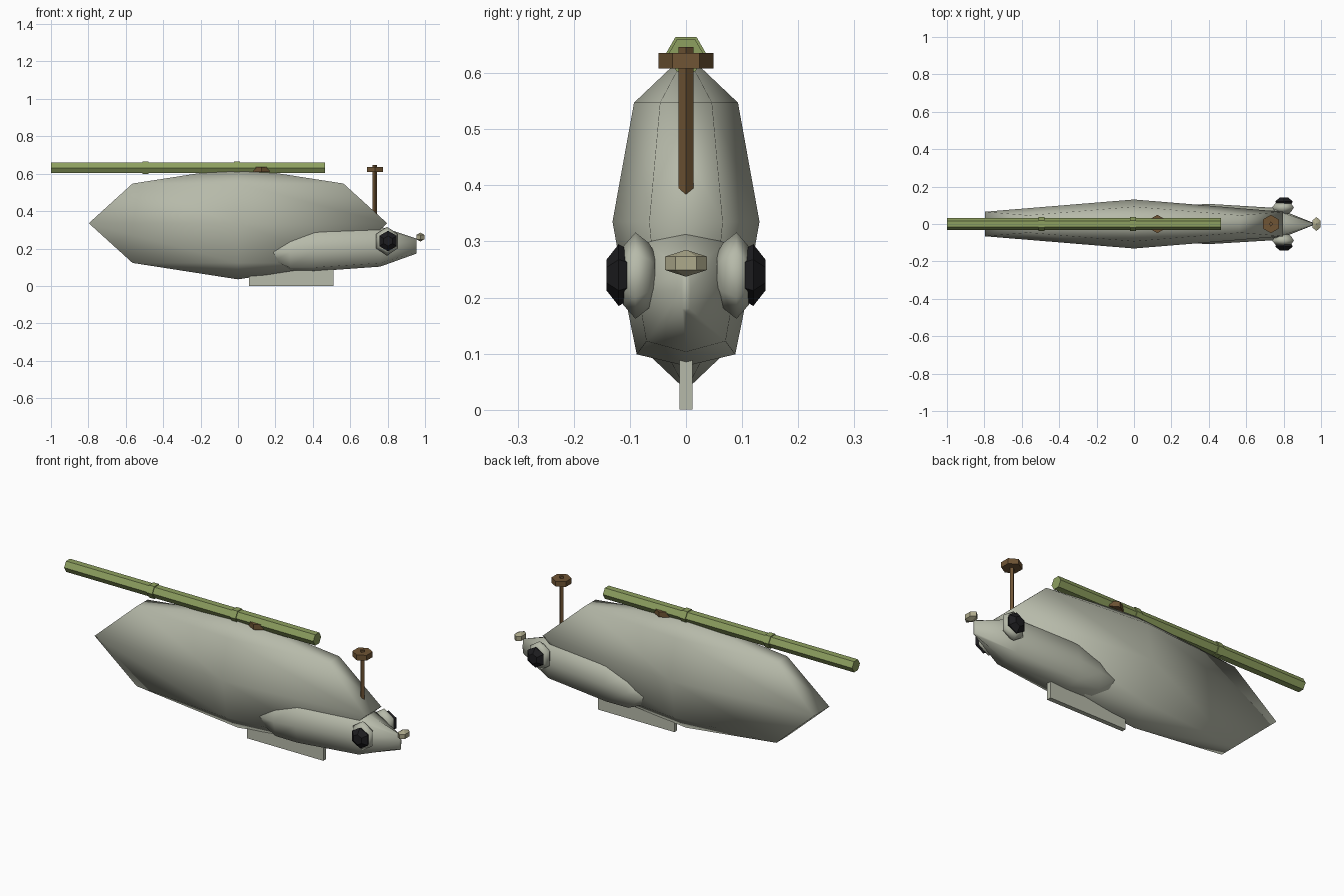
import bpy, bmesh, math
from mathutils import Vector

if "Cube" in bpy.data.objects:
    bpy.data.objects.remove(bpy.data.objects["Cube"])


def mat(name, rgb):
    m = bpy.data.materials.new(name)
    m.diffuse_color = (*rgb, 1)
    m.use_nodes = True
    m.node_tree.nodes["Principled BSDF"].inputs["Base Color"].default_value = m.diffuse_color
    return m


GREY = mat("pale grey", (0.47, 0.49, 0.40))
GREEN = mat("bamboo green", (0.27, 0.35, 0.115))
BROWN = mat("wood brown", (0.16, 0.09, 0.035))
BLACK = mat("eye black", (0.012, 0.012, 0.014))
BEIGE = mat("beige", (0.42, 0.40, 0.26))

# local (u, v, along) -> world, for a loft running along each axis
AXES = {"x": lambda u, v, w: Vector((w, u, v)),
        "y": lambda u, v, w: Vector((u, w, v)),
        "z": lambda u, v, w: Vector((u, v, w))}


def loft(name, material, axis, rings, n=6, smooth=False, diag=1.0):
    """Skin n-sided rings (along, cu, cv, ru, rv); a vertex points to +v."""
    bm = bmesh.new()
    loops = []
    for w, cu, cv, ru, rv in rings:
        loop = []
        for i in range(n):
            a = 2 * math.pi * i / n
            k = diag if i % 2 else 1.0
            loop.append(bm.verts.new(AXES[axis](cu + k * ru * math.sin(a), cv + k * rv * math.cos(a), w)))
        loops.append(loop)
    for a, b in zip(loops, loops[1:]):
        for i in range(n):
            j = (i + 1) % n
            bm.faces.new((a[i], a[j], b[j], b[i]))
    bm.faces.new(loops[0])
    bm.faces.new(loops[-1])
    bmesh.ops.remove_doubles(bm, verts=bm.verts, dist=0.0002)
    bmesh.ops.recalc_face_normals(bm, faces=bm.faces)
    for f in bm.faces:
        f.smooth = smooth
    me = bpy.data.meshes.new(name)
    bm.to_mesh(me)
    bm.free()
    me.materials.append(material)
    ob = bpy.data.objects.new(name, me)
    bpy.context.collection.objects.link(ob)
    return ob


def ball_rings(c, r, count):
    """Rings of a squashed ball with its poles on z."""
    out = []
    for i in range(count + 1):
        t = math.pi * i / count
        s = math.sin(t)
        out.append((c[2] - r[2] * math.cos(t), c[0], c[1], r[0] * s, r[1] * s))
    return out


# main body: six-sided flattened ball
loft("body", GREY, "z", ball_rings((0, 0, 0.335), (0.921, 0.131, 0.30), 4), smooth=True)

# head and neck, narrowing to a thin upright snout
loft("head", GREY, "x", [
    (0.14, 0, 0.18, 0.06, 0.03),
    (0.19, 0, 0.18, 0.088, 0.055),
    (0.28, 0, 0.18, 0.103, 0.10),
    (0.41, 0, 0.193, 0.107, 0.115),
    (0.76, 0, 0.21, 0.086, 0.107),
    (0.955, 0, 0.213, 0.008, 0.04)], n=8, smooth=True, diag=1.16)

# nose bead
loft("nose", BEIGE, "z", ball_rings((0.975, 0, 0.261), (0.0285, 0.043, 0.024), 3))

# eyes on both sides
for side, s in (("left", -1), ("right", 1)):
    loft(side + "_eye_rim", GREY, "y", [
        (s * y, 0.797, 0.239, r * 0.87, r) for y, r in
        ((0.055, 0.04), (0.066, 0.058), (0.09, 0.077), (0.112, 0.052))], smooth=True)
    loft(side + "_eye", BLACK, "y", [
        (s * y, 0.802, 0.24, r * 0.98, r) for y, r in
        ((0.104, 0.046), (0.12, 0.055), (0.142, 0.027))])

# keel under the body
bpy.ops.mesh.primitive_cube_add(size=1, location=(0.285, 0, 0.06))
keel = bpy.context.object
keel.name = "keel"
keel.scale = (0.45, 0.024, 0.12)
keel.data.materials.append(GREY)

# two brown pegs with six-sided caps
for name, x in (("front_peg", 0.732), ("back_peg", 0.125)):
    loft(name + "_post", BROWN, "z", [(z, x, 0, 0.012, 0.013) for z in (0.34, 0.646)], n=4)
    loft(name + "_cap", BROWN, "z", [(z, x, 0, 0.049, 0.049) for z in (0.608, 0.636)])


# bamboo rod, corners pointing sideways
def rod(name, x0, x1, r):
    bm = bmesh.new()
    bmesh.ops.create_cone(bm, cap_ends=True, segments=6, radius1=r, radius2=r, depth=x1 - x0)
    me = bpy.data.meshes.new(name)
    bm.to_mesh(me)
    bm.free()
    me.materials.append(GREEN)
    ob = bpy.data.objects.new(name, me)
    # find a corner direction so that it ends up along y
    v = max(me.vertices, key=lambda p: p.co.y).co
    corner_on_y = abs(v.x) < r * 0.1
    ob.rotation_euler = (0 if corner_on_y else math.pi / 2, math.pi / 2, 0)
    ob.location = ((x0 + x1) / 2, 0, 0.631)
    bpy.context.collection.objects.link(ob)


rod("bamboo_rod", -1.0, 0.466, 0.033)
for i, x in enumerate((-0.495, -0.005)):
    rod("bamboo_joint_%d" % (i + 1), x - 0.016, x + 0.016, 0.038)
